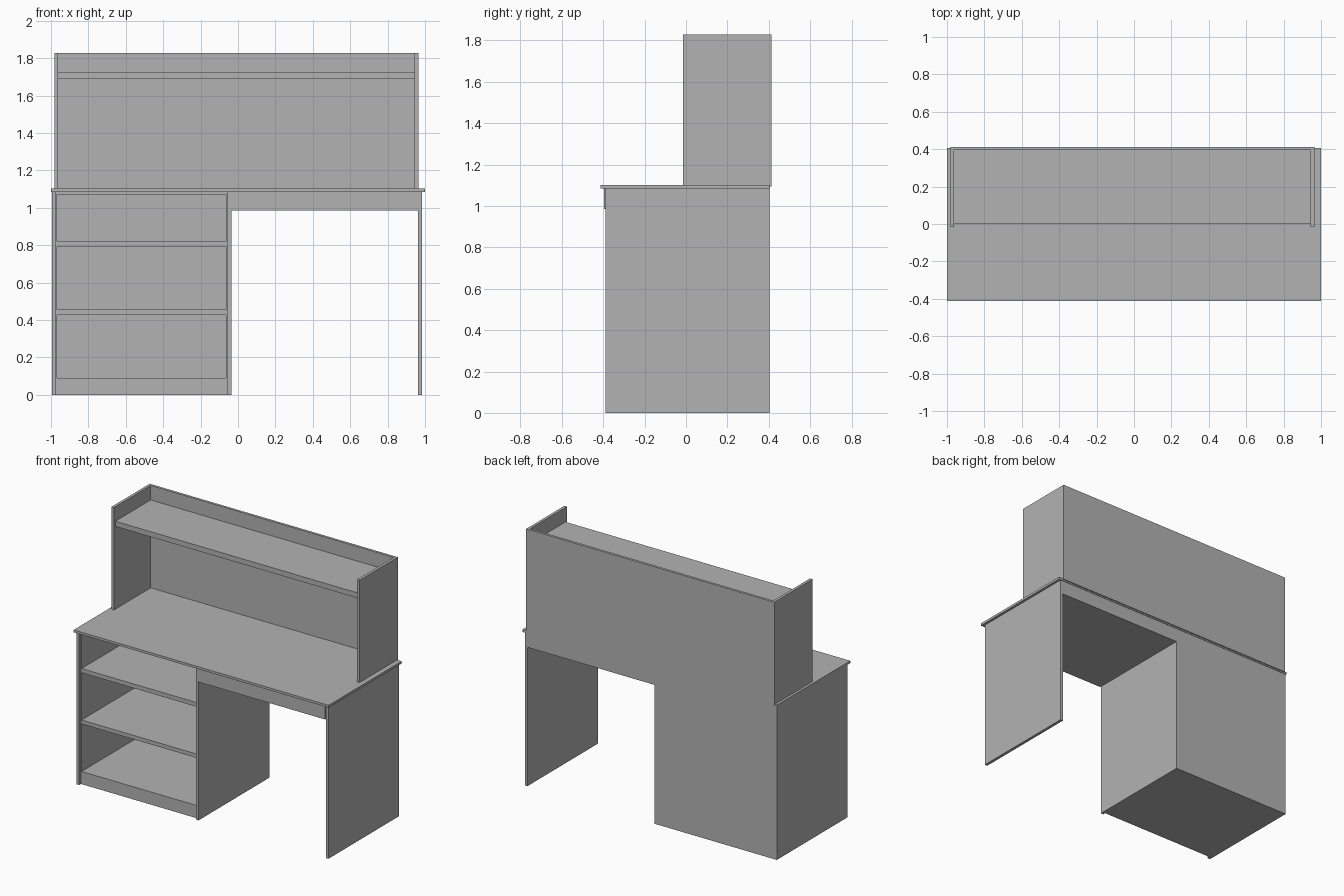
import bpy

cube = bpy.data.objects.get("Cube")
if cube:
    bpy.data.objects.remove(cube, do_unlink=True)

grey = bpy.data.materials.new("plain grey")
grey.use_nodes = True
COLOUR = (0.45, 0.45, 0.45, 1)
grey.diffuse_color = COLOUR
grey.node_tree.nodes["Principled BSDF"].inputs["Base Color"].default_value = COLOUR


def board(name, x, y, z):
    """Flat board spanning the given (min, max) ranges."""
    bpy.ops.mesh.primitive_cube_add(size=1)
    ob = bpy.context.object
    ob.name = name
    for v in ob.data.vertices:
        for i, (low, high) in enumerate((x, y, z)):
            v.co[i] = low if v.co[i] < 0 else high
    ob.data.materials.append(grey)
    return ob


BACK = 0.403      # rear plane of the desk base
UNDER = 1.085     # underside of the desktop
TOP = 1.102       # upper face of the desktop
BASE_Y = (-0.39, BACK)

# Desktop and upright panels
board("desktop", (-1, 1), (-0.413, 0.406), (UNDER, TOP))
for name, x in (("cabinet_right_side", -0.995),
                ("cabinet_left_side", -0.057),
                ("left_leg_panel", 0.962)):
    board(name, (x, x + 0.021), BASE_Y, (0, UNDER))

# Shallow box under the desktop, over the knee space
board("desk_apron_box", (-0.036, 0.962), (-0.397, BACK), (0.985, UNDER))

# Open cabinet: liners, back, plinth, shelves and ceiling, set back a little
FRONT = -0.37
LEFT, RIGHT = -0.057, -0.974
WALL = 0.006
inner_x = (RIGHT + WALL, LEFT - WALL)
inner_y = (FRONT, BACK - 0.02)
board("cabinet_right_liner", (RIGHT, inner_x[0]), inner_y, (0, UNDER))
board("cabinet_left_liner", (inner_x[1], LEFT), inner_y, (0, UNDER))
board("cabinet_back", (RIGHT, LEFT), (inner_y[1], BACK), (0, UNDER))
for name, z in (("cabinet_plinth", (0, 0.09)),
                ("cabinet_lower_shelf", (0.427, 0.455)),
                ("cabinet_upper_shelf", (0.79, 0.82)),
                ("cabinet_ceiling", (1.07, UNDER))):
    board(name, inner_x, inner_y, z)

# Hutch standing on the desktop
HUTCH_TOP = 1.828
hutch_x = (-0.982, 0.965)
side_y = (-0.015, 0.395)
thick = 0.02
board("hutch_right_side", (hutch_x[0], hutch_x[0] + thick), side_y, (TOP, HUTCH_TOP))
board("hutch_left_side", (hutch_x[1] - thick, hutch_x[1]), side_y, (TOP, HUTCH_TOP))
board("hutch_back", hutch_x, (0.395, 0.413), (TOP - 0.007, HUTCH_TOP))
board("hutch_shelf", (hutch_x[0] + thick, hutch_x[1] - thick), (0, 0.395), (1.688, 1.725))
